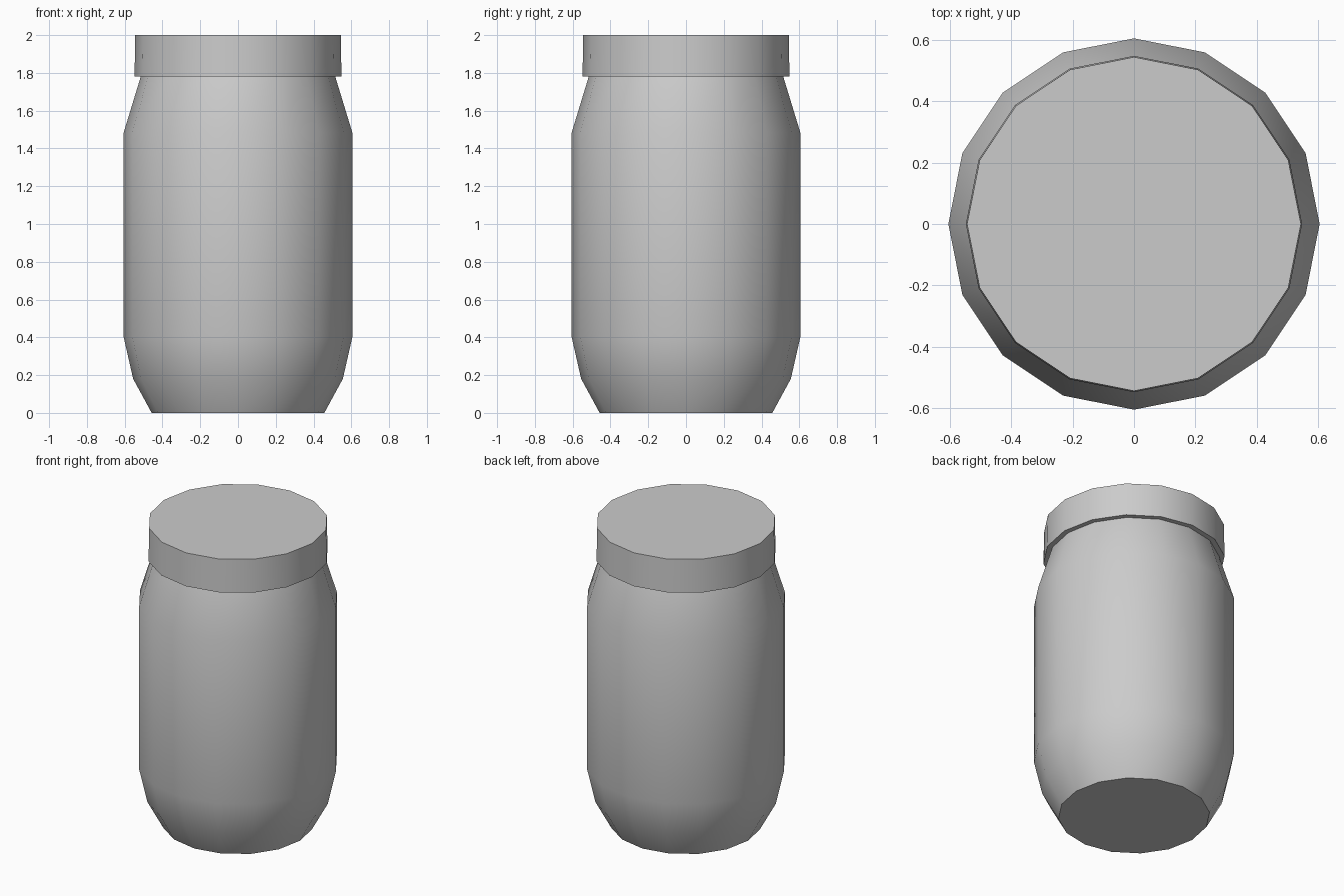
import bpy, bmesh, math

if "Cube" in bpy.data.objects:
    bpy.data.objects.remove(bpy.data.objects["Cube"])

SIDES = 16


def lathe(name, profile, cap_bottom=False, cap_top=False):
    """Revolve (radius, z) points around the z axis."""
    bm = bmesh.new()
    rings = []
    for r, z in profile:
        rings.append([bm.verts.new((r * math.cos(2 * math.pi * i / SIDES),
                                    r * math.sin(2 * math.pi * i / SIDES), z))
                      for i in range(SIDES)])
    for low, high in zip(rings, rings[1:]):
        for i in range(SIDES):
            j = (i + 1) % SIDES
            bm.faces.new((low[i], low[j], high[j], high[i]))
    if cap_bottom:
        bm.faces.new(rings[0][::-1])
    if cap_top:
        bm.faces.new(rings[-1])
    mesh = bpy.data.meshes.new(name)
    bm.to_mesh(mesh)
    bm.free()
    obj = bpy.data.objects.new(name, mesh)
    bpy.context.collection.objects.link(obj)
    bpy.ops.object.select_all(action='DESELECT')
    obj.select_set(True)
    bpy.context.view_layer.objects.active = obj
    bpy.ops.object.shade_smooth_by_angle(angle=math.radians(35))
    return obj


# Jar body: flat base, rounded foot, straight wall, sloping shoulder
lathe("jar_body", [(0.457, 0), (0.555, 0.18), (0.605, 0.40),
                   (0.605, 1.485), (0.515, 1.78)], cap_bottom=True)

# Lid: narrow underside lip, slightly tapered rim, flat top
lathe("lid", [(0.515, 1.78), (0.548, 1.78), (0.544, 2.0)], cap_top=True)
